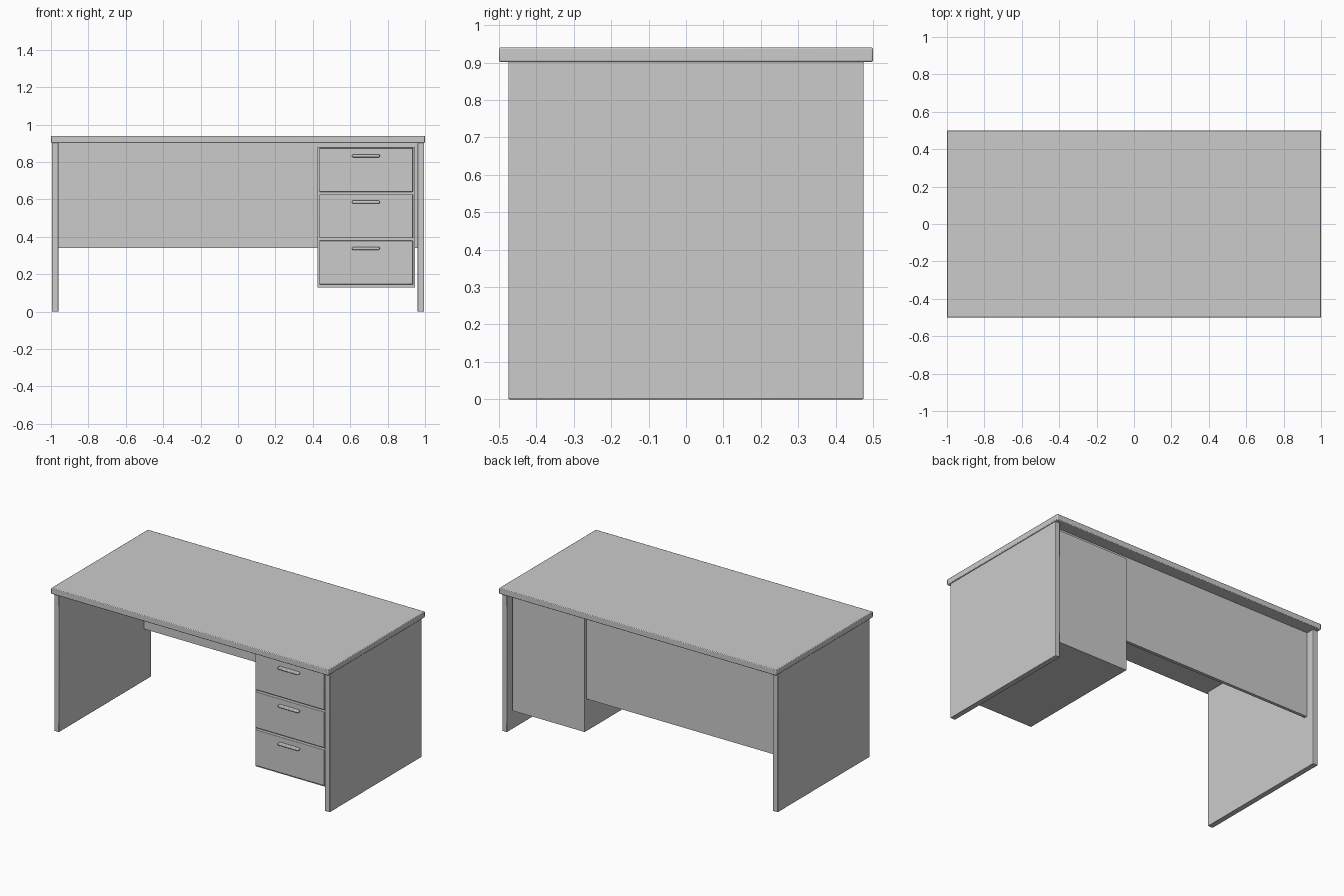
import bpy

if "Cube" in bpy.data.objects:
    bpy.data.objects.remove(bpy.data.objects["Cube"])

# Single flat grey for the whole desk
grey = bpy.data.materials.new("light grey")
grey.diffuse_color = (0.6, 0.6, 0.6, 1)
grey.use_nodes = True
grey.node_tree.nodes["Principled BSDF"].inputs["Base Color"].default_value = grey.diffuse_color


def box(name, x, y, z, bevel=0.0, segments=2):
    """Box from (min, max) ranges, with an optional small rounded edge."""
    bpy.ops.mesh.primitive_cube_add(
        size=1, location=[sum(r) / 2 for r in (x, y, z)])
    ob = bpy.context.object
    ob.name = name
    ob.scale = [r[1] - r[0] for r in (x, y, z)]
    bpy.ops.object.transform_apply(location=False, rotation=False, scale=True)
    ob.data.materials.append(grey)
    if bevel:
        mod = ob.modifiers.new("edge", 'BEVEL')
        mod.width = bevel
        mod.segments = segments
        bpy.ops.object.shade_smooth_by_angle()
    return ob


# Worktop
box("desk_top", (-1, 1), (-0.5, 0.5), (0.902, 0.94), 0.004)

# Side panels standing on the floor
for side, x in (("left", (-0.995, -0.96)), ("right", (0.96, 0.995))):
    box(side + "_side_panel", x, (-0.475, 0.475), (0, 0.902), 0.003)

# Panel closing the upper part of the back
box("back_panel", (-0.96, 0.96), (0.40, 0.42), (0.34, 0.902))

# Hanging drawer cabinet
box("drawer_cabinet", (0.425, 0.945), (-0.425, 0.437), (0.13, 0.88))

# Three drawer fronts, each with a slim bar handle
for i in range(3):
    top = 0.875 - 0.2475 * i
    box(f"drawer_front_{i + 1}", (0.435, 0.935), (-0.445, -0.42),
        (top - 0.235, top), 0.003)
    box(f"drawer_handle_{i + 1}", (0.61, 0.758), (-0.465, -0.44),
        (top - 0.05, top - 0.034), 0.005)
